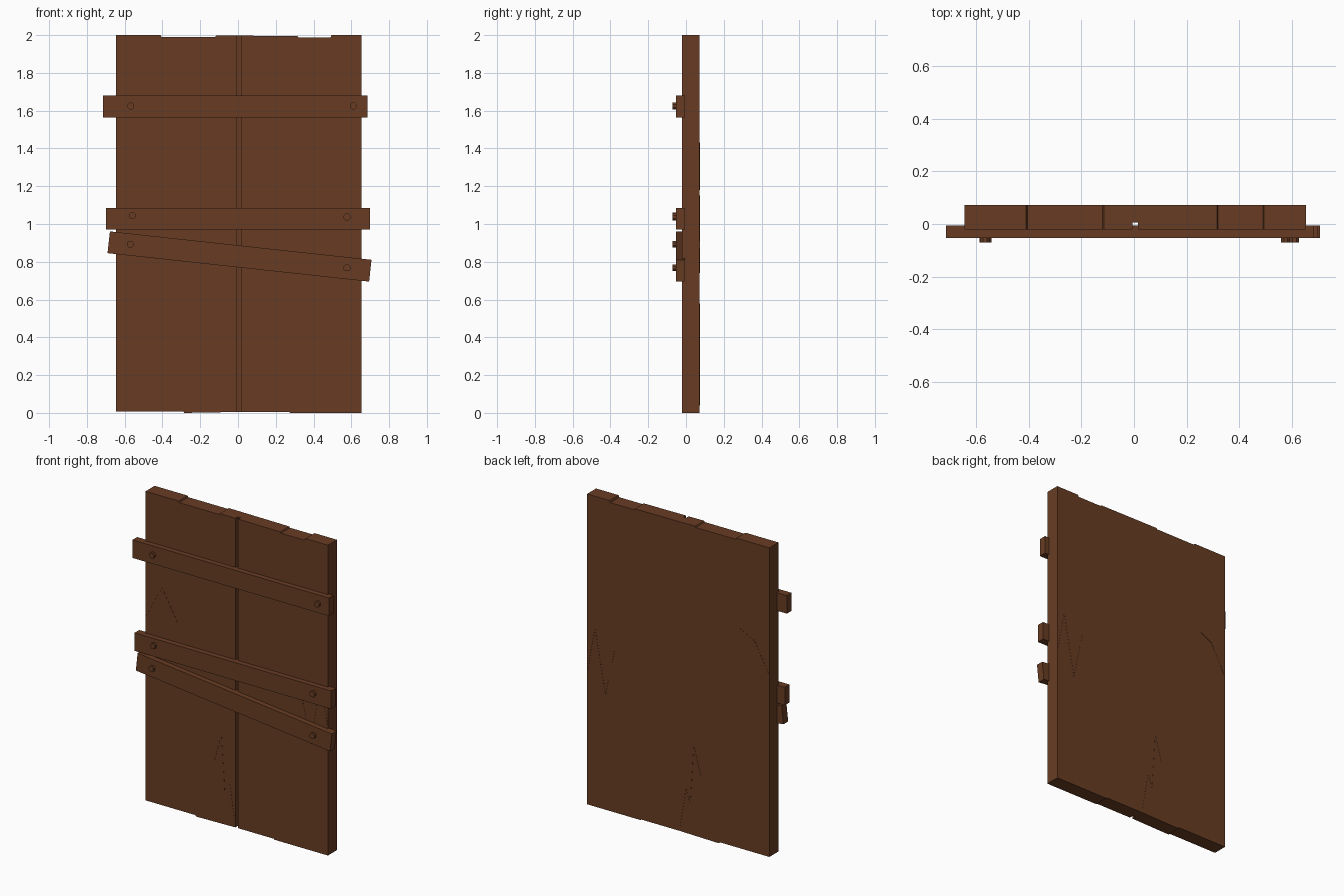
import bpy, bmesh, math
from mathutils import Vector

if "Cube" in bpy.data.objects:
    bpy.data.objects.remove(bpy.data.objects["Cube"])

wood = bpy.data.materials.new("brown wood")
wood.diffuse_color = (0.138, 0.046, 0.017, 1)
wood.use_nodes = True
wood.node_tree.nodes["Principled BSDF"].inputs["Base Color"].default_value = wood.diffuse_color

FRONT, BACK = -0.02, 0.072


def extrude_outline(name, outline, y0, y1):
    """Solid made from an x-z outline running from y0 to y1."""
    bm = bmesh.new()
    face = bm.faces.new([bm.verts.new((x, y0, z)) for x, z in outline])
    ext = bmesh.ops.extrude_face_region(bm, geom=[face])
    moved = [v for v in ext["geom"] if isinstance(v, bmesh.types.BMVert)]
    bmesh.ops.translate(bm, verts=moved, vec=(0, y1 - y0, 0))
    bmesh.ops.recalc_face_normals(bm, faces=bm.faces)
    mesh = bpy.data.meshes.new(name)
    bm.to_mesh(mesh)
    bm.free()
    mesh.materials.append(wood)
    obj = bpy.data.objects.new(name, mesh)
    bpy.context.collection.objects.link(obj)
    return obj


def bar(cx, cz, length, height, angle=0):
    """Corners of a tilted rectangle in the x-z plane."""
    c, s = math.cos(angle), math.sin(angle)
    return [(cx + u * c - w * s, cz + u * s + w * c)
            for u, w in ((-length / 2, -height / 2), (length / 2, -height / 2),
                         (length / 2, height / 2), (-length / 2, height / 2))]


# Door slab with slightly uneven plank ends
door = extrude_outline("door_panel", [
    (-0.645, 0.008), (-0.29, 0.008), (-0.285, 0.0), (0.0, 0.005),
    (0.27, 0.005), (0.275, 0.0), (0.655, 0.0),
    (0.655, 2.0), (0.495, 2.0), (0.49, 1.988), (0.32, 1.988), (0.315, 1.995),
    (-0.115, 1.998), (-0.12, 1.991), (-0.405, 1.991), (-0.41, 2.0), (-0.645, 2.0),
], FRONT, BACK)

# Groove down the middle of the front
groove = extrude_outline("groove_cutter", bar(0.005, 1, 0.02, 2.4), FRONT - 0.1, FRONT + 0.025)
groove.hide_render = True
groove.hide_set(True)
cut = door.modifiers.new("groove", "BOOLEAN")
cut.operation = "DIFFERENCE"
cut.solver = "EXACT"
cut.object = groove

# Cross boards: centre x, centre z, length, tilt
for name, cx, cz, length, tilt in (("top_board", -0.015, 1.623, 1.40, 0),
                                   ("middle_board", 0.0, 1.028, 1.40, 0),
                                   ("crooked_board", 0.008, 0.828, 1.393, math.radians(-6.2))):
    extrude_outline(name, bar(cx, cz, length, 0.116, tilt), -0.054, -0.006)

# Nail heads
for i, (x, z) in enumerate(((-0.567, 1.625), (0.61, 1.625), (-0.56, 1.043),
                            (0.577, 1.037), (-0.57, 0.893), (0.577, 0.768))):
    ring = [(x + 0.019 * math.cos(a), z + 0.019 * math.sin(a))
            for a in (math.tau * (k + 0.5) / 8 for k in range(8))]
    extrude_outline(f"nail_{i + 1}", ring, -0.071, -0.05)


def crack(name, points, y, width=0.004):
    """Fine split in the wood along a zigzag, as very thin plates."""
    for i, (a, b) in enumerate(zip(points, points[1:])):
        a, b = Vector(a), Vector(b)
        mid, d = (a + b) / 2, b - a
        extrude_outline(f"{name}_{i + 1}",
                        bar(mid.x, mid.y, d.length, width, math.atan2(d.y, d.x)),
                        y - 0.001, y + 0.001)


# Cracks on the front and back faces
lower = [(-0.155, 0.4), (-0.105, 0.58), (-0.08, 0.2), (-0.05, 0.29), (-0.008, 0.04)]
right = [(0.47, 0.97), (0.53, 0.68), (0.6, 1.1), (0.652, 0.83)]
crack("front_left_crack", [(-0.642, 1.2), (-0.53, 1.41), (-0.41, 1.2)], FRONT)
crack("front_lower_crack", lower, FRONT)
crack("front_right_crack", right, FRONT)
crack("back_left_crack", [(-0.642, 1.18), (-0.54, 1.37), (-0.42, 1.43)], BACK)
crack("back_lower_crack", lower, BACK, 0.003)
crack("back_right_crack", [(0.46, 1.05), (0.525, 0.74), (0.6, 1.15), (0.652, 0.87)], BACK)
